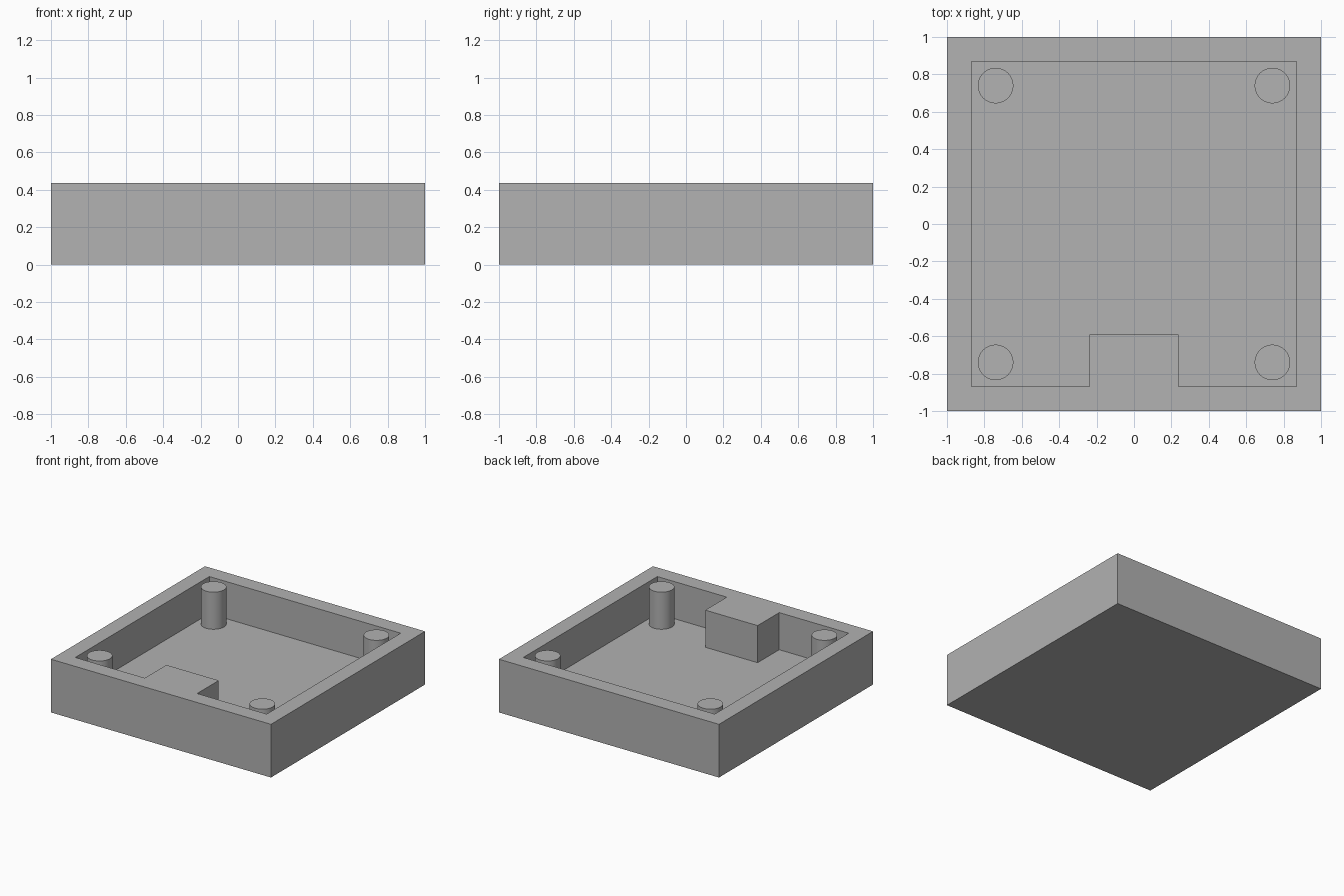
import bpy
import bmesh

if "Cube" in bpy.data.objects:
    bpy.data.objects.remove(bpy.data.objects["Cube"], do_unlink=True)

HEIGHT, FLOOR = 0.437, 0.132
INNER = 0.87                      # half width of the pocket
BLOCK_X, BLOCK_Y = 0.238, -0.59   # block half width and inner face
POST, RADIUS = 0.74, 0.095

grey = bpy.data.materials.new("plain grey")
grey.use_nodes = True
colour = (0.445, 0.445, 0.445, 1)
grey.diffuse_color = colour
grey.node_tree.nodes["Principled BSDF"].inputs["Base Color"].default_value = colour


def prism(name, outline, bottom, top):
    """Extrude a counter-clockwise outline from bottom to top."""
    bm = bmesh.new()
    face = bm.faces.new([bm.verts.new((x, y, bottom)) for x, y in outline])
    extruded = bmesh.ops.extrude_face_region(bm, geom=[face], use_keep_orig=True)
    verts = [v for v in extruded["geom"] if isinstance(v, bmesh.types.BMVert)]
    bmesh.ops.translate(bm, verts=verts, vec=(0, 0, top - bottom))
    bmesh.ops.recalc_face_normals(bm, faces=bm.faces[:])
    mesh = bpy.data.meshes.new(name)
    bm.to_mesh(mesh)
    bm.free()
    mesh.materials.append(grey)
    obj = bpy.data.objects.new(name, mesh)
    bpy.context.collection.objects.link(obj)
    return obj


# Square tray body
tray = prism("tray", [(-1, -1), (1, -1), (1, 1), (-1, 1)], 0, HEIGHT)

# Pocket that leaves the solid block on the front wall
pocket = prism("pocket_cutter", [
    (-INNER, -INNER), (-BLOCK_X, -INNER), (-BLOCK_X, BLOCK_Y),
    (BLOCK_X, BLOCK_Y), (BLOCK_X, -INNER), (INNER, -INNER),
    (INNER, INNER), (-INNER, INNER)], FLOOR, HEIGHT + 0.1)
pocket.hide_render = True
cut = tray.modifiers.new("pocket", "BOOLEAN")
cut.operation = "DIFFERENCE"
cut.solver = "EXACT"
cut.object = pocket
bpy.context.view_layer.objects.active = tray
bpy.ops.object.modifier_apply(modifier=cut.name)
bpy.data.objects.remove(pocket, do_unlink=True)

# Four round corner posts, level with the rim
for side, sx in (("right", -1), ("left", 1)):
    for end, sy in (("front", -1), ("back", 1)):
        depth = HEIGHT - FLOOR + 0.02
        bpy.ops.mesh.primitive_cylinder_add(
            vertices=48, radius=RADIUS, depth=depth,
            location=(sx * POST, sy * POST, HEIGHT - depth / 2))
        post = bpy.context.object
        post.name = f"{end}_{side}_post"
        post.data.materials.append(grey)
        bpy.ops.object.shade_smooth_by_angle()
